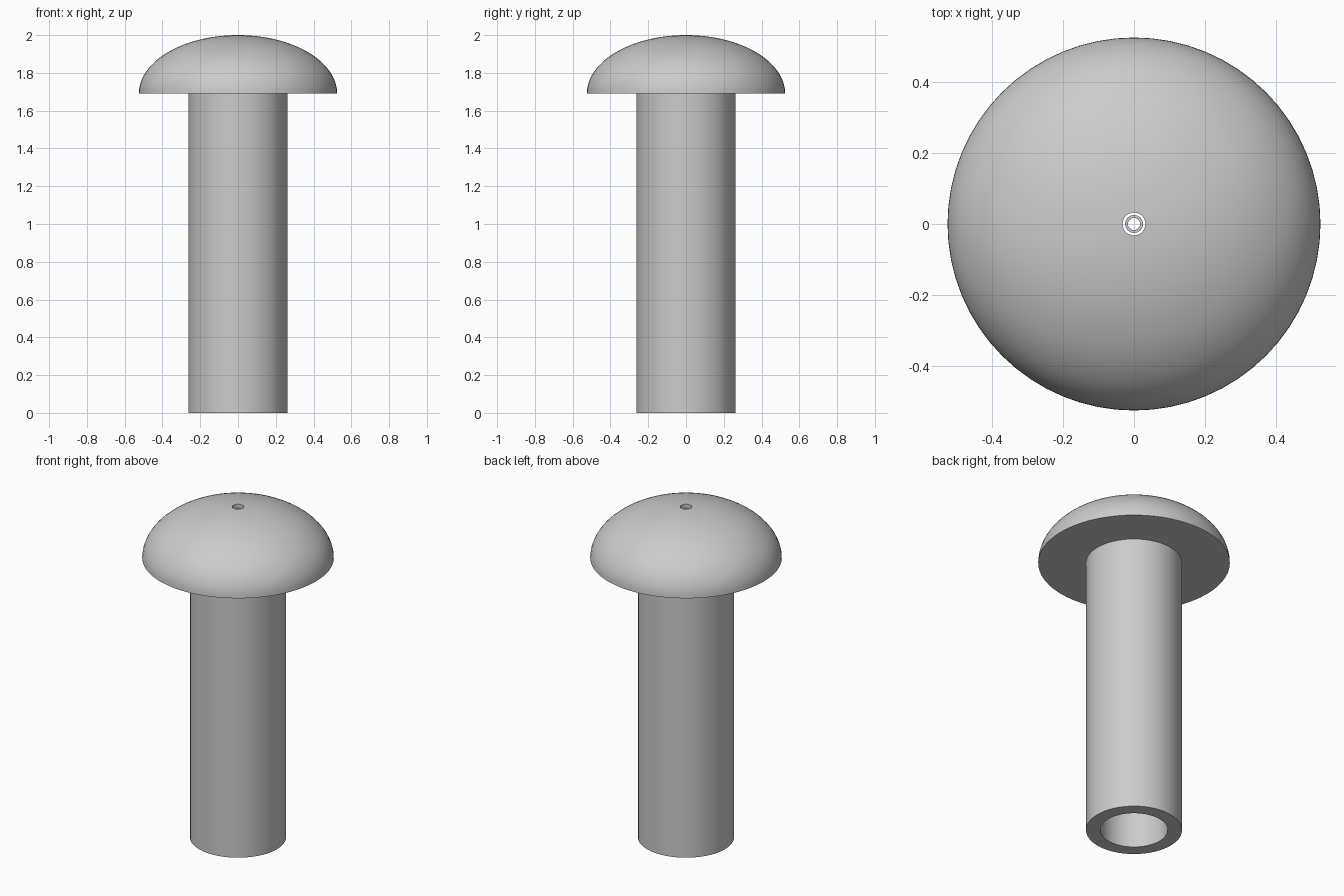
import bpy
import math

cube = bpy.data.objects.get("Cube")
if cube:
    bpy.data.objects.remove(cube, do_unlink=True)

SIDES = 64
HEAD_BASE, HEAD_RADIUS, HEAD_HEIGHT = 1.69, 0.525, 0.31
SHANK_RADIUS, BORE_RADIUS, HOLE_RADIUS = 0.263, 0.185, 0.032

steel = bpy.data.materials.new("grey steel")
steel.use_nodes = True
grey = (0.6, 0.6, 0.6, 1.0)
steel.diffuse_color = grey
steel.node_tree.nodes["Principled BSDF"].inputs["Base Color"].default_value = grey


def revolve(name, profile):
    """Turn a closed (radius, z) outline, listed anticlockwise, around z."""
    n = len(profile)
    verts = []
    for s in range(SIDES):
        a = math.tau * s / SIDES
        verts += [(r * math.cos(a), r * math.sin(a), z) for r, z in profile]
    faces = []
    for s in range(SIDES):
        here, there = s * n, (s + 1) % SIDES * n
        for i in range(n):
            j = (i + 1) % n
            faces.append((here + i, there + i, there + j, here + j))
    mesh = bpy.data.meshes.new(name)
    mesh.from_pydata(verts, [], faces)
    mesh.materials.append(steel)
    obj = bpy.data.objects.new(name, mesh)
    bpy.context.collection.objects.link(obj)
    bpy.ops.object.select_all(action="DESELECT")
    obj.select_set(True)
    bpy.context.view_layer.objects.active = obj
    bpy.ops.object.shade_smooth_by_angle(angle=math.radians(35))
    return obj


def tube(name, inner, outer, bottom, top):
    return revolve(name, [(inner, bottom), (outer, bottom), (outer, top), (inner, top)])


# Domed head with a flat underside and a pin hole through the crown
rings = 24
end = math.acos(HOLE_RADIUS / HEAD_RADIUS)
dome = [(HEAD_RADIUS * math.cos(end * i / rings),
         HEAD_BASE + HEAD_HEIGHT * math.sin(end * i / rings))
        for i in range(rings + 1)]
revolve("domed_head", [(HOLE_RADIUS, HEAD_BASE)] + dome)

# Hollow shank, open at the bottom
tube("hollow_shank", BORE_RADIUS, SHANK_RADIUS, 0, HEAD_BASE)

# Slim sleeve inside the pin hole
tube("pin_sleeve", 0.017, 0.025, HEAD_BASE, 1.98)
